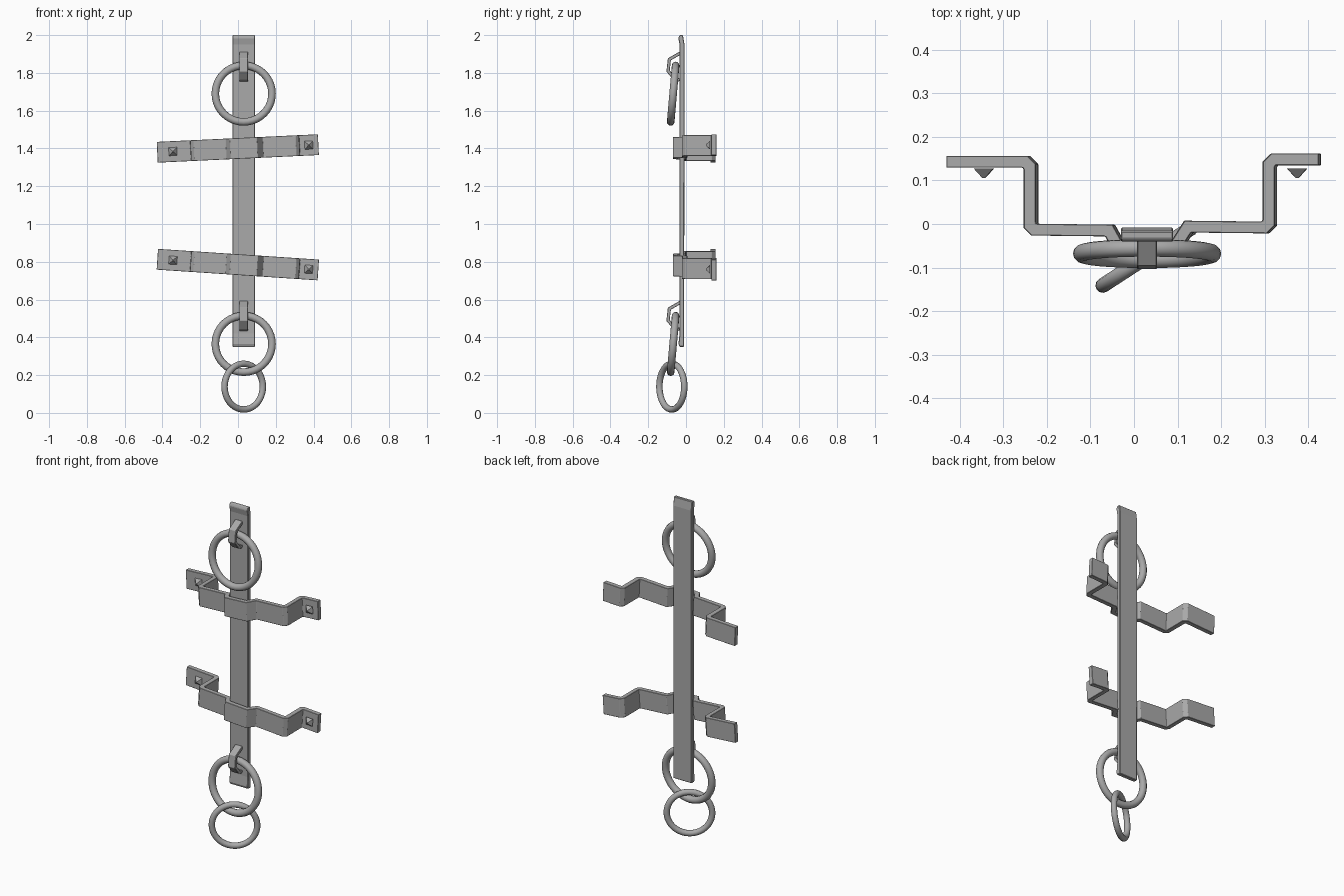
import bpy, bmesh, math
from mathutils import Vector, Matrix

if "Cube" in bpy.data.objects:
    bpy.data.objects.remove(bpy.data.objects["Cube"])

iron = bpy.data.materials.new("grey iron")
iron.use_nodes = True
GREY = (0.4, 0.4, 0.4, 1)
iron.diffuse_color = GREY
iron.node_tree.nodes["Principled BSDF"].inputs["Base Color"].default_value = GREY
BAR_X = 0.03


def finish(name, bm, bevel=0.0, smooth=False):
    bmesh.ops.recalc_face_normals(bm, faces=bm.faces)
    mesh = bpy.data.meshes.new(name)
    bm.to_mesh(mesh)
    bm.free()
    mesh.materials.append(iron)
    obj = bpy.data.objects.new(name, mesh)
    bpy.context.collection.objects.link(obj)
    if bevel:
        mod = obj.modifiers.new("bevel", "BEVEL")
        mod.width = bevel
        mod.segments = 1
        mod.limit_method = "ANGLE"
    if smooth:
        for poly in mesh.polygons:
            poly.use_smooth = True
    return obj


def prism(outline, place, lo, hi):
    """Extrude a 2D outline between lo and hi; place maps (a, b, t) to 3D."""
    bm = bmesh.new()
    ends = [[bm.verts.new(place(a, b, t)) for a, b in outline] for t in (lo, hi)]
    bm.faces.new(ends[0])
    bm.faces.new(ends[1][::-1])
    n = len(outline)
    for i in range(n):
        j = (i + 1) % n
        bm.faces.new((ends[0][i], ends[0][j], ends[1][j], ends[1][i]))
    return bm


def thicken(path, width):
    """Turn an open path into a mitred ribbon outline."""
    pts = [Vector(p) for p in path]
    left, right = [], []
    for i, p in enumerate(pts):
        dirs = [(pts[k + 1] - pts[k]).normalized() for k in (i - 1, i) if 0 <= k < len(pts) - 1]
        normals = [Vector((-d.y, d.x)) for d in dirs]
        m = sum(normals, Vector((0, 0))).normalized()
        m *= width / 2 / m.dot(normals[0])
        left.append(p + m)
        right.append(p - m)
    return left + right[::-1]


def along_x(a, b, t):
    return (t, a, b)


def along_z(a, b, t):
    return (a, b, t)


# Upright bar with slightly forward-flared, chamfered ends
bar = [(-0.010, 0.35), (-0.034, 0.35), (-0.040, 0.365), (-0.034, 0.42),
       (-0.034, 1.95), (-0.041, 1.985), (-0.034, 2.0), (-0.016, 2.0), (-0.008, 1.95)]
finish("upright_bar", prism(bar, along_x, BAR_X - 0.06, BAR_X + 0.06), 0.003)

# Bent cross straps, each with two pyramid studs
strap = [(-0.428, 0.143), (-0.248, 0.143), (-0.237, 0.132), (-0.237, -0.003),
         (-0.227, -0.013), (-0.055, -0.015), (-0.033, -0.055), (0.095, -0.055),
         (0.126, -0.006), (0.302, -0.008), (0.312, 0.002), (0.312, 0.137),
         (0.323, 0.148), (0.426, 0.148)]
for label, z, tilt in (("upper", 1.40, -2.7), ("lower", 0.785, 3.8)):
    place = Matrix.Translation((0, 0, z)) @ Matrix.Rotation(math.radians(tilt), 4, "Y")
    bm = prism(thicken(strap, 0.027), along_z, -0.055, 0.055)
    bmesh.ops.transform(bm, matrix=place, verts=bm.verts)
    finish(label + "_strap", bm, 0.003)
    for side, x in (("right", -0.345), ("left", 0.375)):
        bm = bmesh.new()
        spin = (place @ Matrix.Translation((x, 0.116, 0)) @ Matrix.Rotation(math.pi / 2, 4, "X")
                @ Matrix.Rotation(math.pi / 4, 4, "Z"))
        bmesh.ops.create_cone(bm, cap_ends=True, segments=4, radius1=0.031, radius2=0.004,
                              depth=0.022, matrix=spin)
        finish(f"{label}_{side}_stud", bm)

# Hooks holding the rings
hook = [(-0.03, 1.905), (-0.088, 1.872), (-0.095, 1.81), (-0.062, 1.77), (-0.034, 1.762)]
for label, drop in (("upper", 0), ("lower", 1.32)):
    path = [(y, z - drop) for y, z in hook]
    finish(label + "_hook", prism(thicken(path, 0.017), along_x, BAR_X - 0.023, BAR_X + 0.023), 0.002)


# Round rings
def ring(name, centre, major, minor, yaw, lean, steps=40, sides=12):
    turn = (Matrix.Translation(centre) @ Matrix.Rotation(math.radians(yaw), 4, "Z")
            @ Matrix.Rotation(math.radians(lean), 4, "X"))
    bm = bmesh.new()
    loops = []
    for i in range(steps):
        a = math.tau * i / steps
        loop = []
        for k in range(sides):
            b = math.tau * k / sides
            r = major + minor * math.cos(b)
            loop.append(bm.verts.new(turn @ Vector((r * math.cos(a), minor * math.sin(b), r * math.sin(a)))))
        loops.append(loop)
    for i in range(steps):
        p, q = loops[i], loops[(i + 1) % steps]
        for k in range(sides):
            m = (k + 1) % sides
            bm.faces.new((p[k], p[m], q[m], q[k]))
    finish(name, bm, smooth=True)


ring("upper_ring", (BAR_X, -0.068, 1.69), 0.15, 0.02, 0, -5)
ring("lower_ring", (BAR_X, -0.068, 0.365), 0.15, 0.02, 0, -5)
ring("hanging_ring", (BAR_X, -0.075, 0.139), 0.121, 0.017, 33, 0)
